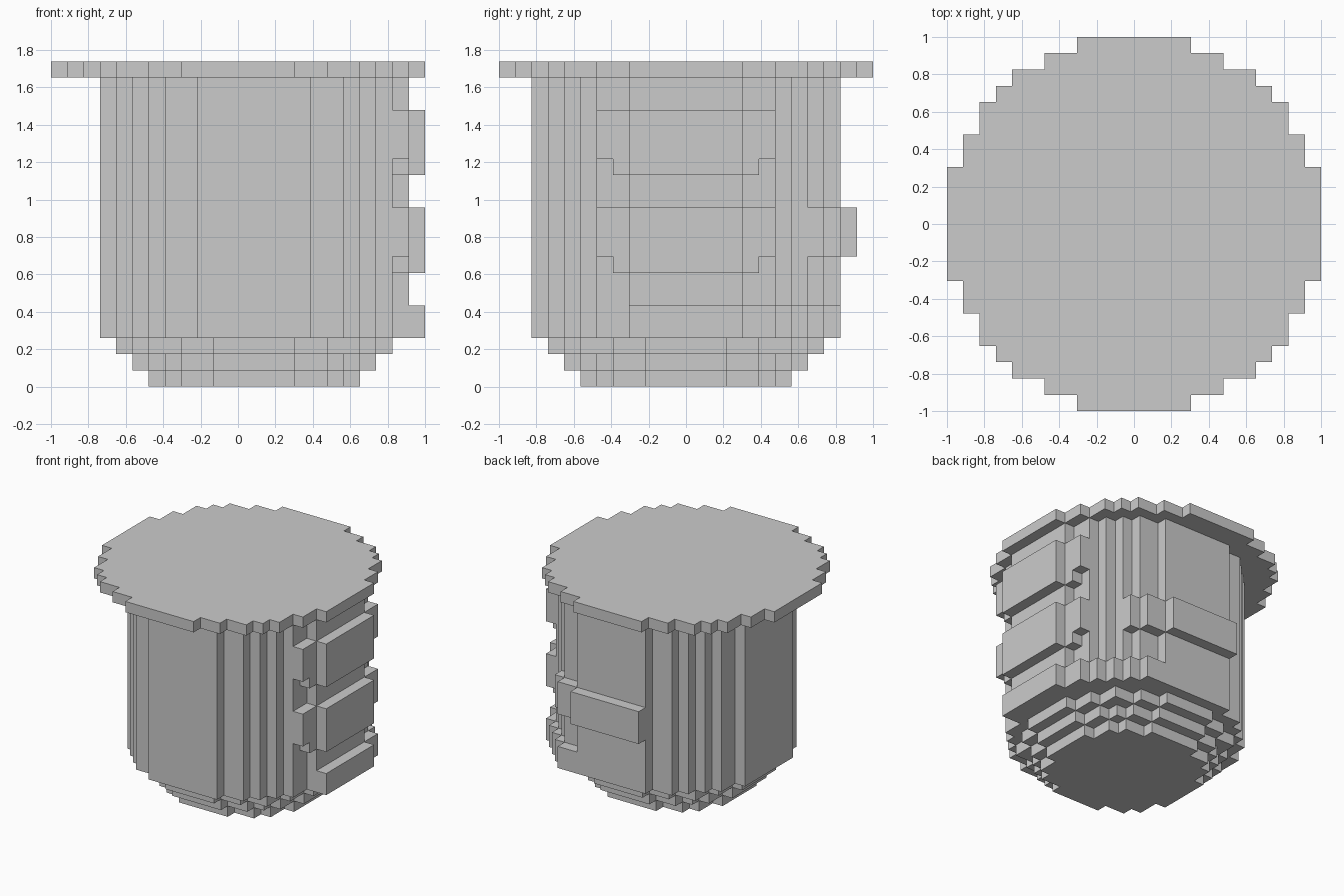
import bpy, bmesh, math
from mathutils import Vector

if "Cube" in bpy.data.objects:
    bpy.data.objects.remove(bpy.data.objects["Cube"])

V = 2 / 23          # size of one cube cell
CX = 1              # the tub sits one cell off the lid centre


def disc(d, cx):
    """Cells of a stepped disc, d cells across (d odd)."""
    r = d // 2
    return {(i + cx, j) for i in range(-r, r + 1) for j in range(-r, r + 1)
            if i * i + j * j <= (d / 2) ** 2}


def layers(cells, z0, z1):
    return {(i, j, k) for i, j in cells for k in range(z0, z1)}


# Tub: straight wall with a base that steps inwards
wall = disc(19, CX)
parts = {
    "tub_base": layers(disc(13, CX), 0, 1) | layers(disc(15, CX), 1, 2) | layers(disc(17, CX), 2, 3),
    "tub_wall": layers(wall, 3, 19),
    "lid": layers(disc(23, 0), 19, 20),
}

# Raised bands, cut from a ring one cell outside the wall
ring = disc(21, CX) - wall
right = {c for c in ring if c[0] > CX}
wide = {c for c in right if abs(c[1]) <= 5}
narrow = {c for c in right if abs(c[1]) <= 4}
for name, z in (("lower_right_band", 7), ("upper_right_band", 13)):
    parts[name] = layers(narrow, z, z + 1) | layers(wide, z + 1, z + 4)
parts["back_band"] = layers({c for c in ring if c[1] >= 8 and c[0] >= -2}, 8, 11)
parts["foot_band"] = layers({c for c in right if -3 <= c[1] <= 9}, 3, 5)

solid = set().union(*parts.values())


def build(name, cells):
    """Mesh the outer faces of the cells and merge the flat areas."""
    bm = bmesh.new()
    for c in cells:
        for axis in range(3):
            for s in (-1, 1):
                n = list(c)
                n[axis] += s
                if tuple(n) in solid:
                    continue
                centre = Vector((c[0], c[1], c[2] + 0.5))
                centre[axis] += s / 2
                u, w = (axis + 1) % 3, (axis + 2) % 3
                verts = []
                for a, b in ((-1, -1), (1, -1), (1, 1), (-1, 1))[::s]:
                    p = centre.copy()
                    p[u] += a / 2
                    p[w] += b / 2
                    verts.append(bm.verts.new(p * V))
                bm.faces.new(verts)
    bmesh.ops.remove_doubles(bm, verts=bm.verts, dist=V / 100)
    bmesh.ops.dissolve_limit(bm, angle_limit=math.radians(1),
                             verts=bm.verts, edges=bm.edges)
    me = bpy.data.meshes.new(name)
    bm.to_mesh(me)
    bm.free()
    bpy.context.collection.objects.link(bpy.data.objects.new(name, me))


for name, cells in parts.items():
    build(name, cells)
